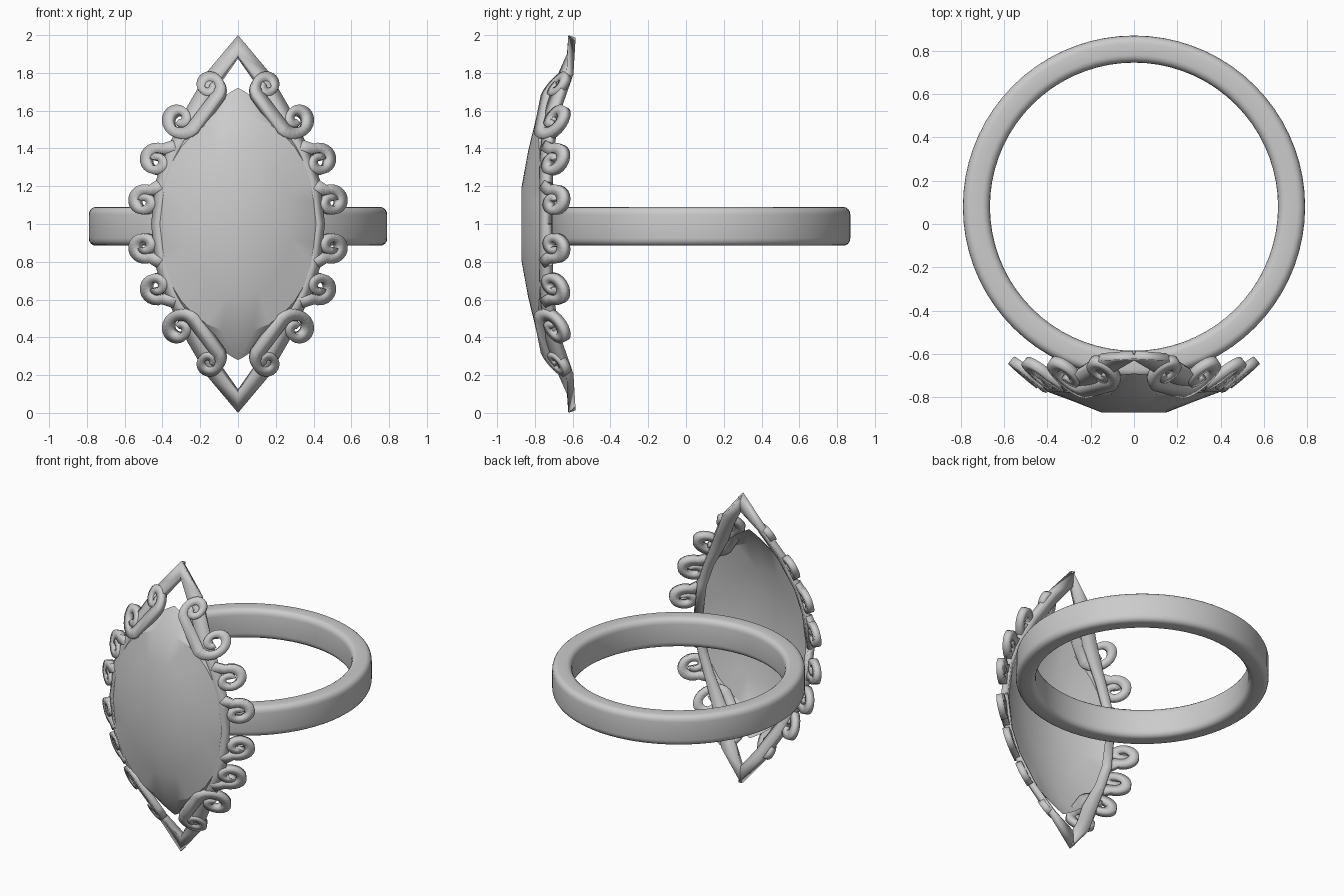
import bpy, bmesh
from math import sin, cos, pi, radians, sqrt, hypot
from mathutils import Vector

if "Cube" in bpy.data.objects:
    bpy.data.objects.remove(bpy.data.objects["Cube"])

MID = 1.0                        # height of the ornament's centre
R_ARC, C_ARC = 0.818, -0.388     # arc of the pointed-oval outline


def make(name, verts, faces, angle=35, z=MID):
    me = bpy.data.meshes.new(name)
    me.from_pydata(verts, [], faces)
    me.update()
    ob = bpy.data.objects.new(name, me)
    bpy.context.collection.objects.link(ob)
    ob.location.z = z
    bpy.ops.object.select_all(action='DESELECT')
    ob.select_set(True)
    bpy.context.view_layer.objects.active = ob
    bpy.ops.object.shade_smooth_by_angle(angle=radians(angle))
    return ob


def face_front(ob):
    # make every face point to -y
    bm = bmesh.new()
    bm.from_mesh(ob.data)
    bm.normal_update()
    for f in bm.faces:
        if f.normal.y > 0:
            f.normal_flip()
    bm.to_mesh(ob.data)
    bm.free()


def surf(x, z):
    # sloping surface that falls back away from the gem
    d = hypot(x - C_ARC, z) - R_ARC
    return min(-0.78 + 0.85 * d, -0.635)


def strip(name, left, right, back=0.0, thick=0.042):
    # flat ribbon laid on the slope, thickened and repeated in four quadrants
    verts = []
    for a, b in zip(left, right):
        for x, z in (a, b):
            verts.append((x, surf(x, z) + back, z))
    faces = [(2*i, 2*i+1, 2*i+3, 2*i+2) for i in range(len(left) - 1)]
    ob = make(name, verts, faces)
    face_front(ob)
    s = ob.modifiers.new("thickness", 'SOLIDIFY')
    s.thickness = thick
    s.offset = -1
    m = ob.modifiers.new("quadrants", 'MIRROR')
    m.use_axis = (True, False, True)
    m.merge_threshold = 0.002
    return ob


def spiral(cx, cz, a0, a1, r0, r1, w0, w1, n=26):
    out = []
    for i in range(n + 1):
        t = i / n
        a = radians(a0 + (a1 - a0) * t)
        r = r0 + (r1 - r0) * t
        out.append((cx + r * cos(a), cz + r * sin(a), w0 + (w1 - w0) * t))
    return out


def ribbon(name, path):
    left, right = [], []
    for i, (x, z, w) in enumerate(path):
        p, q = path[max(i - 1, 0)], path[min(i + 1, len(path) - 1)]
        t = Vector((q[0] - p[0], q[1] - p[1])).normalized() * w / 2
        left.append((x - t.y, z + t.x))
        right.append((x + t.y, z - t.x))
    return strip(name, left, right)


# band: rounded rectangle turned about a vertical axis
prof = []
for cx, cz, a0 in ((0.755, 0.062, 0), (0.7, 0.062, 90), (0.7, -0.062, 180), (0.755, -0.062, 270)):
    for k in range(5):
        a = radians(a0 + 22.5 * k)
        prof.append((cx + 0.035 * cos(a), cz + 0.04 * sin(a)))
N, P = 72, len(prof)
verts = [(r * cos(2*pi*i/N), 0.08 + r * sin(2*pi*i/N), z) for i in range(N) for r, z in prof]
faces = [(i*P + j, ((i+1) % N)*P + j, ((i+1) % N)*P + (j+1) % P, i*P + (j+1) % P)
         for i in range(N) for j in range(P)]
make("band", verts, faces, z=0.9875)

# gem: open domed shell with a pointed rim and a flat table
S = 32
verts = []
for i in range(S):
    a = 2 * pi * i / S
    z = 0.72 * sin(a)
    x = max(sqrt(R_ARC**2 - z*z) + C_ARC, 0) + 0.008 * abs(cos(a))
    verts.append((x if cos(a) >= 0 else -x, -0.755 + 0.065 * (z / 0.72)**2, z))
for w, h, ys, yz in ((0.425, 0.575, -0.765, -0.79), (0.29, 0.39, -0.815, -0.835), (0.15, 0.2, -0.87, -0.87)):
    for i in range(S):
        a = 2 * pi * i / S
        verts.append((w * cos(a), ys + (yz - ys) * sin(a)**2, h * sin(a)))
faces = [(k*S + i, k*S + (i+1) % S, (k+1)*S + (i+1) % S, (k+1)*S + i)
         for k in range(3) for i in range(S)]
faces.append(tuple(range(3*S, 4*S)))
face_front(make("gem", verts, faces, 25))

# pointed frame around the gem
strip("frame",
      [(0, 0.9), (0.1, 0.77), (0.2, 0.6), (0.33, 0.38), (0.39, 0.22), (0.42, 0)],
      [(0, 1.0), (0.16, 0.81), (0.27, 0.62), (0.37, 0.41), (0.435, 0.23), (0.46, 0)], 0.012)

# large double scrolls near the points
path = spiral(0.158, 0.735, 216 - 430, 216, 0.018, 0.064, 0.03, 0.05)
path += spiral(0.315, 0.56, 216, 216 + 440, 0.085, 0.018, 0.056, 0.035)
ribbon("double_scroll", path)

# small side scrolls
ribbon("upper_side_scroll", [(0.34, 0.42, 0.05)] + spiral(0.438, 0.335, 120, -330, 0.074, 0.015, 0.052, 0.034))
ribbon("middle_side_scroll", [(0.42, 0.21, 0.05)] + spiral(0.502, 0.118, 120, -330, 0.07, 0.015, 0.052, 0.034))
